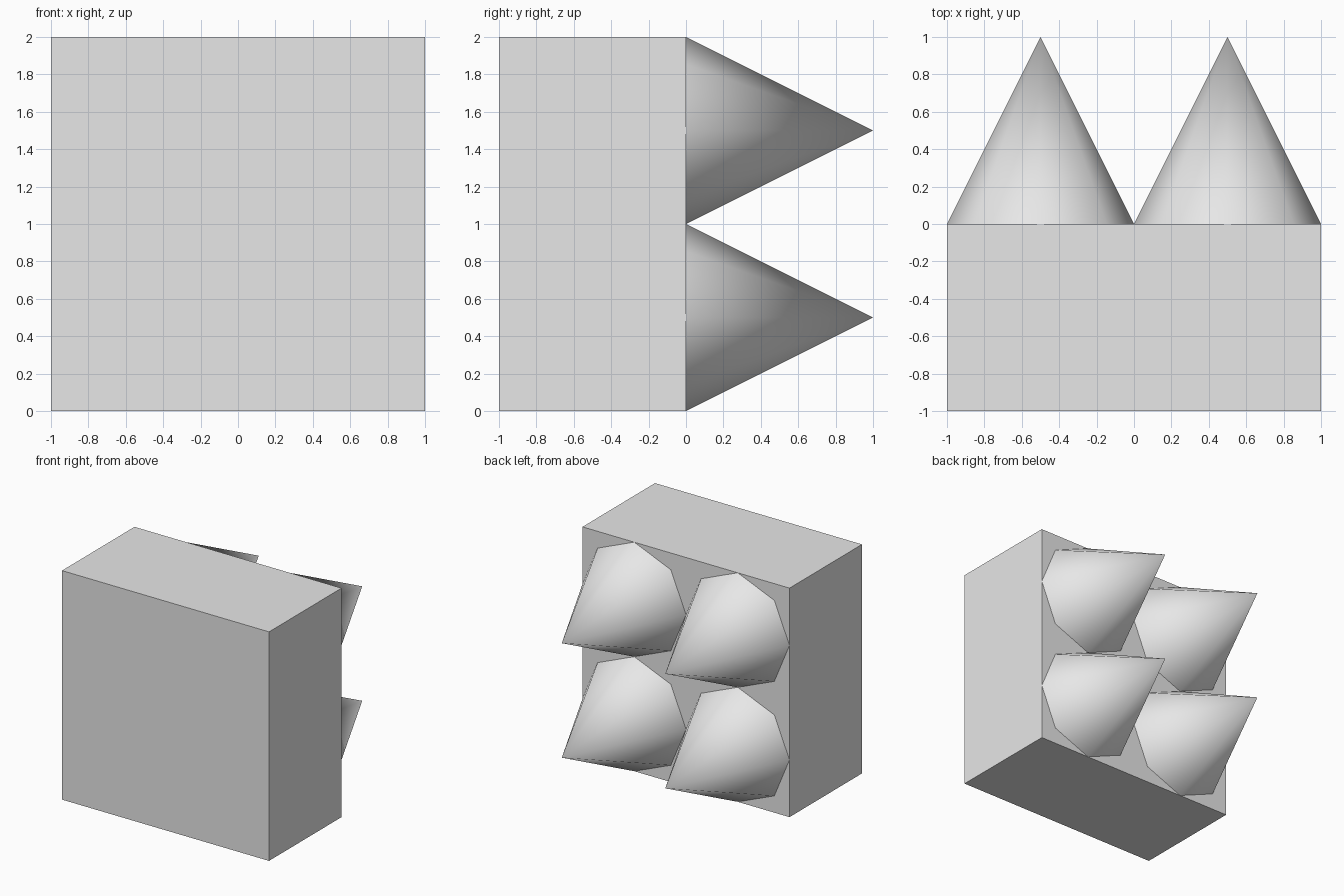
import bpy
import bmesh
from math import radians
from mathutils import Matrix

cube = bpy.data.objects.get("Cube")
if cube:
    bpy.data.objects.remove(cube, do_unlink=True)

GREY = (0.8, 0.8, 0.8, 1.0)
grey = bpy.data.materials.new("light grey")
grey.use_nodes = True
grey.diffuse_color = GREY
grey.node_tree.nodes["Principled BSDF"].inputs["Base Color"].default_value = GREY


def add_object(name, bm, location):
    mesh = bpy.data.meshes.new(name)
    bm.to_mesh(mesh)
    bm.free()
    mesh.materials.append(grey)
    obj = bpy.data.objects.new(name, mesh)
    obj.location = location
    bpy.context.collection.objects.link(obj)
    return obj


# Solid block forming the front half
bm = bmesh.new()
bmesh.ops.create_cube(bm, size=1, matrix=Matrix.Diagonal((2, 1, 2, 1)))
add_object("block", bm, (0, -0.5, 1))


# Eight-sided smooth spike pointing backwards, open where it meets the block
def add_spike(name, x, z):
    bm = bmesh.new()
    bmesh.ops.create_cone(bm, segments=8, radius1=0.5, radius2=0, depth=1,
                          cap_ends=False,
                          matrix=Matrix.Rotation(radians(-90), 4, "X"))
    bmesh.ops.remove_doubles(bm, verts=bm.verts, dist=0.0001)
    bmesh.ops.recalc_face_normals(bm, faces=bm.faces)
    for face in bm.faces:
        face.smooth = True
        # An open shell: make sure its faces point away from the axis
        c = face.calc_center_median()
        if face.normal.x * c.x + face.normal.z * c.z < 0:
            face.normal_flip()
    add_object(name, bm, (x, 0.5, z))


# Two by two grid of spikes on the back
for row, z in (("lower", 0.5), ("upper", 1.5)):
    for side, x in (("right", -0.5), ("left", 0.5)):
        add_spike(f"{row}_{side}_spike", x, z)
